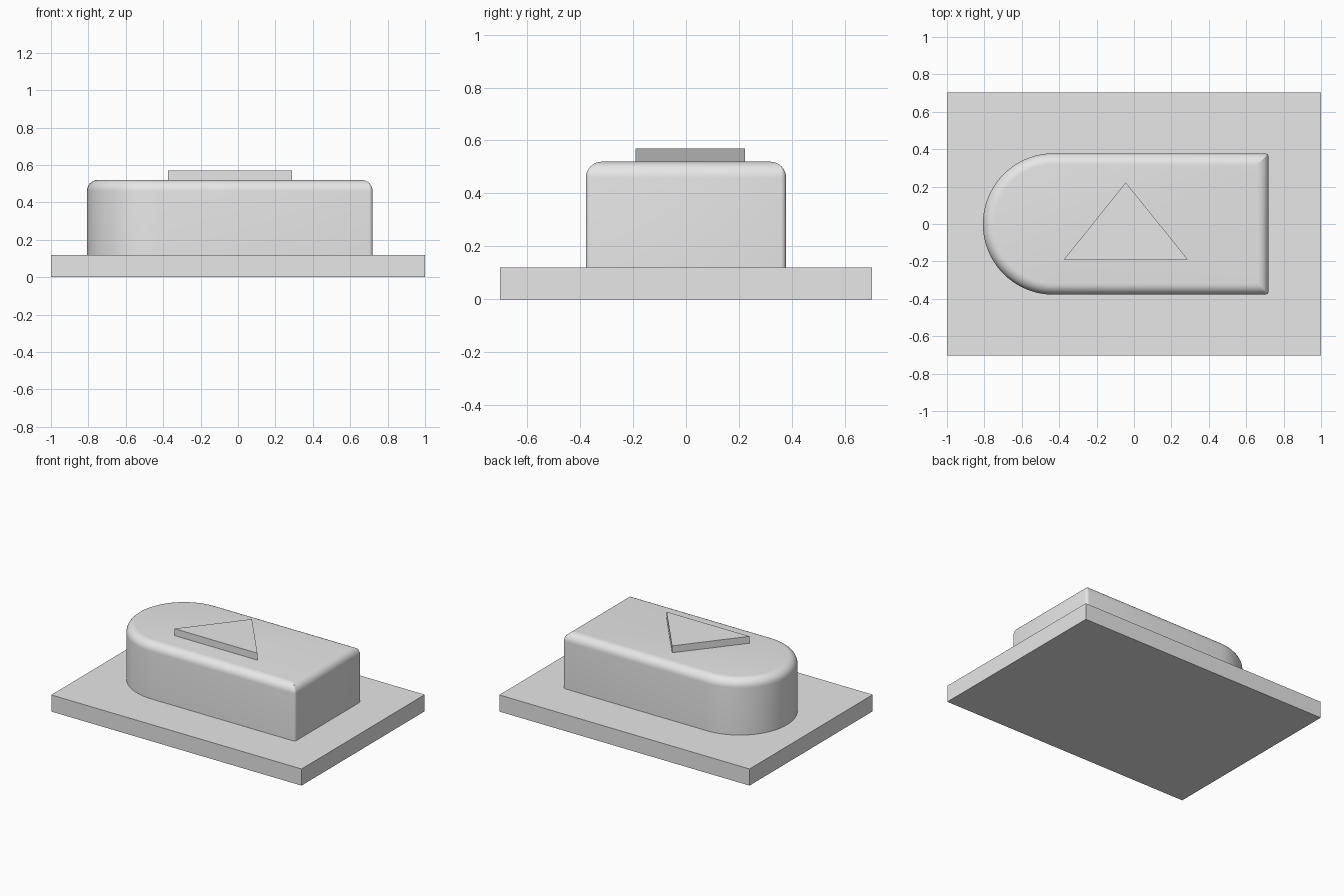
import bpy, bmesh, math

if "Cube" in bpy.data.objects:
    bpy.data.objects.remove(bpy.data.objects["Cube"])

grey = bpy.data.materials.new("light grey")
grey.diffuse_color = (0.8, 0.8, 0.8, 1)
grey.use_nodes = True
grey.node_tree.nodes["Principled BSDF"].inputs["Base Color"].default_value = grey.diffuse_color


def loft(name, rings):
    """Closed solid through matching rings of points, capped at both ends."""
    bm = bmesh.new()
    loops = [[bm.verts.new(p) for p in ring] for ring in rings]
    n = len(loops[0])
    for a, b in zip(loops, loops[1:]):
        for i in range(n):
            j = (i + 1) % n
            bm.faces.new((a[i], a[j], b[j], b[i]))
    bm.faces.new(loops[0][::-1])
    bm.faces.new(loops[-1])
    bmesh.ops.recalc_face_normals(bm, faces=bm.faces)
    mesh = bpy.data.meshes.new(name)
    bm.to_mesh(mesh)
    bm.free()
    mesh.materials.append(grey)
    ob = bpy.data.objects.new(name, mesh)
    bpy.context.collection.objects.link(ob)
    return ob


def prism(name, outline, z0, z1):
    return loft(name, [[(x, y, z) for x, y in outline] for z in (z0, z1)])


def arc(cx, cy, r, start, end, steps):
    angles = [math.radians(start + (end - start) * i / steps) for i in range(steps + 1)]
    return [(cx + r * math.cos(a), cy + r * math.sin(a)) for a in angles]


def body_outline(inset):
    """Round left end, slightly eased right corners, moved inward by inset."""
    half, right, nose = 0.378 - inset, 0.72 - inset, -0.43
    r = max(0.02 - inset, 0.001)
    return (arc(right - r, -half + r, r, -90, 0, 4)
            + arc(right - r, half - r, r, 0, 90, 4)
            + arc(nose, 0, half, 90, 270, 48))


# Base plate
prism("base_plate", [(-1, -0.703), (1, -0.703), (1, 0.703), (-1, 0.703)], 0, 0.12)

# Body with a rounded top edge
fillet, top = 0.06, 0.52
rings = [[(x, y, 0.12) for x, y in body_outline(0)]]
for i in range(9):
    a = math.radians(90 * i / 8)
    z = top - fillet + fillet * math.sin(a)
    rings.append([(x, y, z) for x, y in body_outline(fillet * (1 - math.cos(a)))])
body = loft("rounded_body", rings)
bpy.context.view_layer.objects.active = body
body.select_set(True)
bpy.ops.object.shade_smooth_by_angle(angle=math.radians(30))

# Raised triangle
prism("raised_triangle", [(-0.375, -0.19), (0.288, -0.19), (-0.044, 0.222)], top, 0.57)
